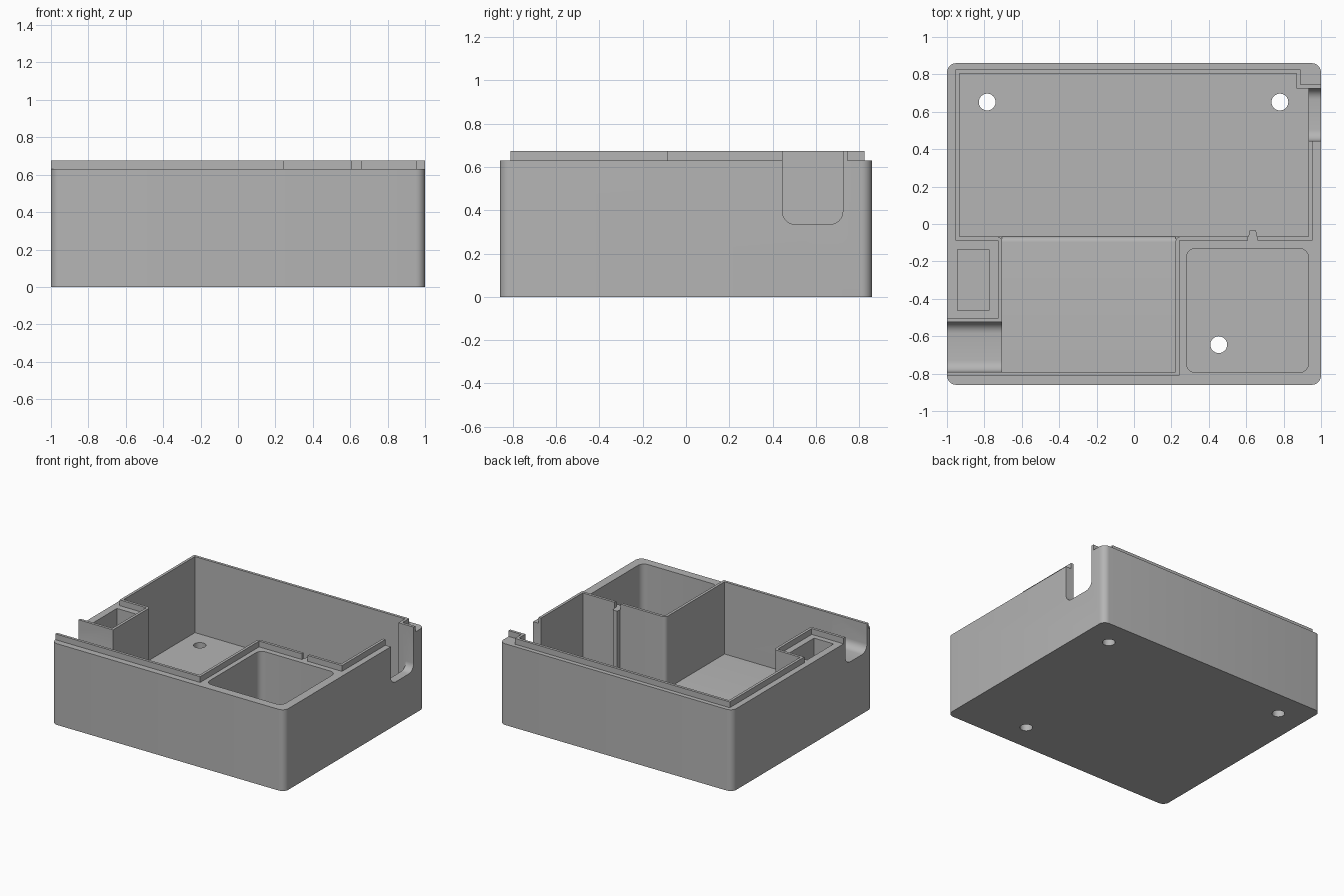
import bpy, bmesh, math
from mathutils import Vector

cube = bpy.data.objects.get("Cube")
if cube:
    bpy.data.objects.remove(cube)

grey = bpy.data.materials.new("mid_grey")
grey.use_nodes = True
grey.diffuse_color = (0.46, 0.46, 0.46, 1)
grey.node_tree.nodes["Principled BSDF"].inputs["Base Color"].default_value = (0.46, 0.46, 0.46, 1)


def rounded(points, steps=6):
    """Outline from (u, v) or (u, v, radius) corners."""
    out = []
    for i, p in enumerate(points):
        c = Vector(p[:2])
        r = p[2] if len(p) > 2 else 0
        if not r:
            out.append(c)
            continue
        a = (Vector(points[i - 1][:2]) - c).normalized()
        b = (Vector(points[(i + 1) % len(points)][:2]) - c).normalized()
        for k in range(steps + 1):
            t = math.pi / 2 * k / steps
            out.append(c + a * r * (1 - math.sin(t)) + b * r * (1 - math.cos(t)))
    return out


def box(u0, u1, v0, v1, r=0):
    return [(u0, v0, r), (u1, v0, r), (u1, v1, r), (u0, v1, r)]


def prism(name, points, lo, hi, axis="z"):
    """Extrude an outline along z (outline in xy) or x (outline in yz)."""
    bm = bmesh.new()
    place = (lambda p, h: (p.x, p.y, h)) if axis == "z" else (lambda p, h: (h, p.x, p.y))
    outline = rounded(points)
    face = bm.faces.new([bm.verts.new(place(p, lo)) for p in outline])
    ext = bmesh.ops.extrude_face_region(bm, geom=[face])
    move = (0, 0, hi - lo) if axis == "z" else (hi - lo, 0, 0)
    bmesh.ops.translate(bm, vec=move, verts=[v for v in ext["geom"] if isinstance(v, bmesh.types.BMVert)])
    bmesh.ops.recalc_face_normals(bm, faces=bm.faces)
    mesh = bpy.data.meshes.new(name)
    bm.to_mesh(mesh)
    bm.free()
    mesh.materials.append(grey)
    ob = bpy.data.objects.new(name, mesh)
    bpy.context.collection.objects.link(ob)
    return ob


def combine(target, tool, operation="DIFFERENCE"):
    """Apply a boolean and discard the tool."""
    tool.hide_render = True
    mod = target.modifiers.new("bool", "BOOLEAN")
    mod.operation, mod.object, mod.solver = operation, tool, "EXACT"
    bpy.context.view_layer.objects.active = target
    bpy.ops.object.modifier_apply(modifier=mod.name)
    bpy.data.objects.remove(tool)


BODY, TOP = 0.63, 0.675          # shoulder and lip heights
FLOOR, BAY = 0.085, 0.115        # main floor and raised front bay floor
L, R, BACK, MID, FRONT = -0.933, 0.933, 0.805, -0.067, -0.79
BAY_L, BAY_R = -0.705, 0.222
d = 0.021                        # lip thickness

# Outer case with a raised locating lip that follows the cavity
case = prism("case", box(-1, 1, -0.86, 0.86, 0.05), 0, BODY)
lip = prism("lip", [
    (L - d, BACK + d), (0.87 + d, BACK + d), (0.87 + d, 0.725 + d), (1, 0.725 + d),
    (1, 0.445), (R + d, 0.445), (R + d, MID - d), (BAY_R + d, MID - d),
    (BAY_R + d, FRONT - d), (-1, FRONT - d), (-1, -0.525 + d), (BAY_L - d, -0.525 + d),
    (BAY_L - d, MID - d), (L - d, MID - d)], BODY - 0.03, TOP)
combine(case, lip, "UNION")

# Main compartment, leaving a thick back corner beside the side notch
combine(case, prism("main_cavity", [
    (L, MID), (R, MID), (R, 0.725), (0.87, 0.725), (0.87, BACK), (L, BACK)], FLOOR, 1))

# Front bay, its mouth flared with rounded edges
f = 0.03
combine(case, prism("front_bay", [
    (BAY_L, FRONT), (BAY_R, FRONT), (BAY_R, MID, f), (BAY_R + f, MID),
    (BAY_R + f, MID + 0.02), (BAY_L - f, MID + 0.02), (BAY_L - f, MID), (BAY_L, MID, f)], BAY, 1))
combine(case, prism("bay_step", [
    (MID - f, BAY), (MID, BAY, f), (MID, BAY - f), (MID + 0.02, BAY - f),
    (MID + 0.02, BAY + 0.02), (MID - f, BAY + 0.02)], BAY_L, BAY_R, "x"))

# Corner pocket and small side pocket
combine(case, prism("corner_pocket", box(0.28, R, -0.795, -0.13, 0.05), 0.1, 1))
combine(case, prism("side_pocket", box(-0.943, -0.775, -0.463, -0.137), 0.1, 1))

# Round-bottomed cable notches through the side walls
for name, y0, y1, z0, x0, x1 in (("right_notch", 0.445, 0.725, 0.335, 0.9, 1.1),
                                 ("left_notch", -0.79, -0.525, 0.46, -1.1, -0.69)):
    combine(case, prism(name, [(y0, z0, 0.06), (y1, z0, 0.06), (y1, 1), (y0, 1)], x0, x1, "x"))

# Lip gap with a key rib on the dividing wall
combine(case, prism("lip_gap", box(0.61, 0.66, MID - 0.05, MID + 0.02), BODY, 1))
combine(case, prism("key_rib", [
    (0.61, MID - 0.01), (0.66, MID - 0.01), (0.652, -0.035), (0.618, -0.035)], FLOOR - 0.02, BODY), "UNION")

# Screw holes through the floor
for x, y in ((-0.785, 0.652), (0.78, 0.652), (0.453, -0.645)):
    bpy.ops.mesh.primitive_cylinder_add(vertices=32, radius=0.045, depth=0.4, location=(x, y, 0))
    combine(case, bpy.context.object)

bpy.ops.object.select_all(action="DESELECT")
case.select_set(True)
bpy.context.view_layer.objects.active = case
bpy.ops.object.shade_smooth_by_angle(angle=math.radians(30))
